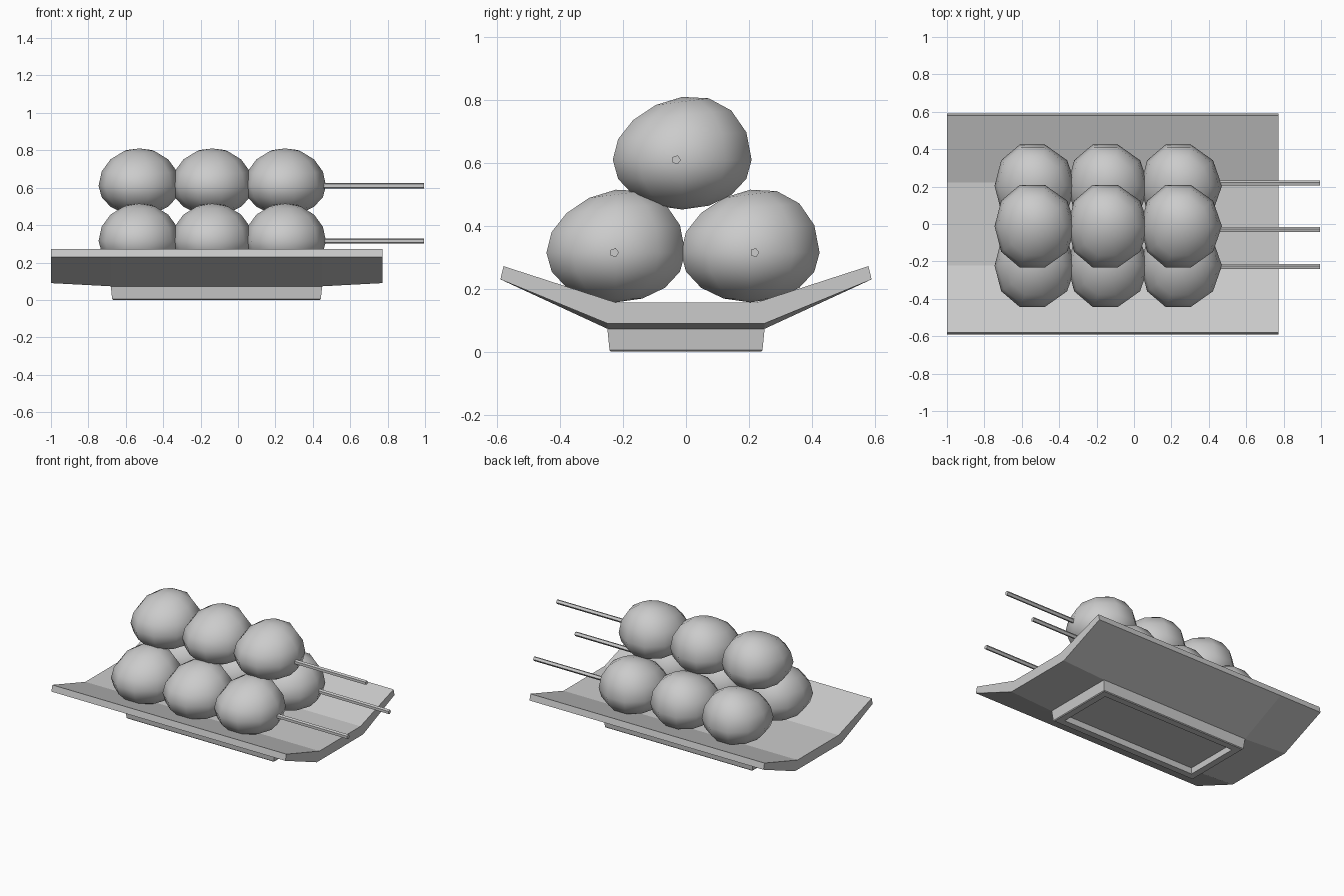
import bpy, bmesh, math
from mathutils import Matrix

if "Cube" in bpy.data.objects:
    bpy.data.objects.remove(bpy.data.objects["Cube"])


def add_object(name, bm, smooth=False):
    bmesh.ops.recalc_face_normals(bm, faces=bm.faces[:])
    for f in bm.faces:
        f.smooth = smooth
    mesh = bpy.data.meshes.new(name)
    bm.to_mesh(mesh)
    bm.free()
    ob = bpy.data.objects.new(name, mesh)
    bpy.context.collection.objects.link(ob)
    return ob


def loft(name, loops):
    """Join closed loops of points in order and cap both ends."""
    bm = bmesh.new()
    rows = [[bm.verts.new(p) for p in loop] for loop in loops]
    for a, b in zip(rows, rows[1:]):
        for i in range(len(a)):
            j = (i + 1) % len(a)
            bm.faces.new((a[i], a[j], b[j], b[i]))
    bm.faces.new(rows[0])
    bm.faces.new(rows[-1])
    return add_object(name, bm)


# Plate: folded tray whose underside rises a little towards both ends
def tray_section(x, bottom):
    half = [(0.25, bottom), (0.59, 0.23), (0.58, 0.272), (0.222, 0.156)]
    return [(x, y, z) for y, z in half] + [(x, -y, z) for y, z in reversed(half)]


loft("plate", [tray_section(x, b) for x, b in
               ((-1.0, 0.09), (-0.68, 0.073), (0.45, 0.073), (0.772, 0.09))])


# Foot: tapered block with a shallow recess underneath
def rect(inset, z):
    x0, x1, y = -0.68 + inset, 0.45 - inset, 0.25 - inset
    return [(x0, -y, z), (x1, -y, z), (x1, y, z), (x0, y, z)]


loft("plate_foot", [rect(0, 0.073), rect(0.007, 0.005), rect(0.012, 0),
                    rect(0.057, 0), rect(0.06, 0.04)])


# Dumpling: lopsided ball, flatter below and fuller towards the back
RX, RY, UP, DOWN = 0.218, 0.232, 0.2, 0.158


def dumpling(name, x, y, z):
    bm = bmesh.new()
    bmesh.ops.create_uvsphere(bm, u_segments=10, v_segments=8, radius=1,
                              matrix=Matrix.Rotation(math.pi / 2, 4, 'Z'))
    for v in bm.verts:
        a, b, c = v.co
        height = c * UP + 0.032 * b * c if c > 0 else c * DOWN
        v.co = (x + a * RX - 0.018 * b * b, y + b * RY, z + height)
    return add_object(name, bm, smooth=True)


# Skewer: five-sided stick running through three dumplings
def skewer(name, y, z, start=-0.55, end=0.995):
    bm = bmesh.new()
    bmesh.ops.create_cone(bm, cap_ends=True, segments=5, radius1=0.015,
                          radius2=0.015, depth=end - start,
                          matrix=Matrix.Translation(((start + end) / 2, y, z))
                          @ Matrix.Rotation(math.pi / 2, 4, 'Y'))
    return add_object(name, bm)


# Three loaded skewers: two on the plate, one stacked on top
for label, ball_y, stick_y, z in (("front", -0.223, -0.228, 0.315),
                                  ("back", 0.204, 0.218, 0.315),
                                  ("top", -0.012, -0.031, 0.61)):
    skewer(label + "_skewer", stick_y, z)
    for i in range(3):
        dumpling(f"{label}_dumpling_{i + 1}", -0.5275 + 0.39 * i, ball_y, z)
